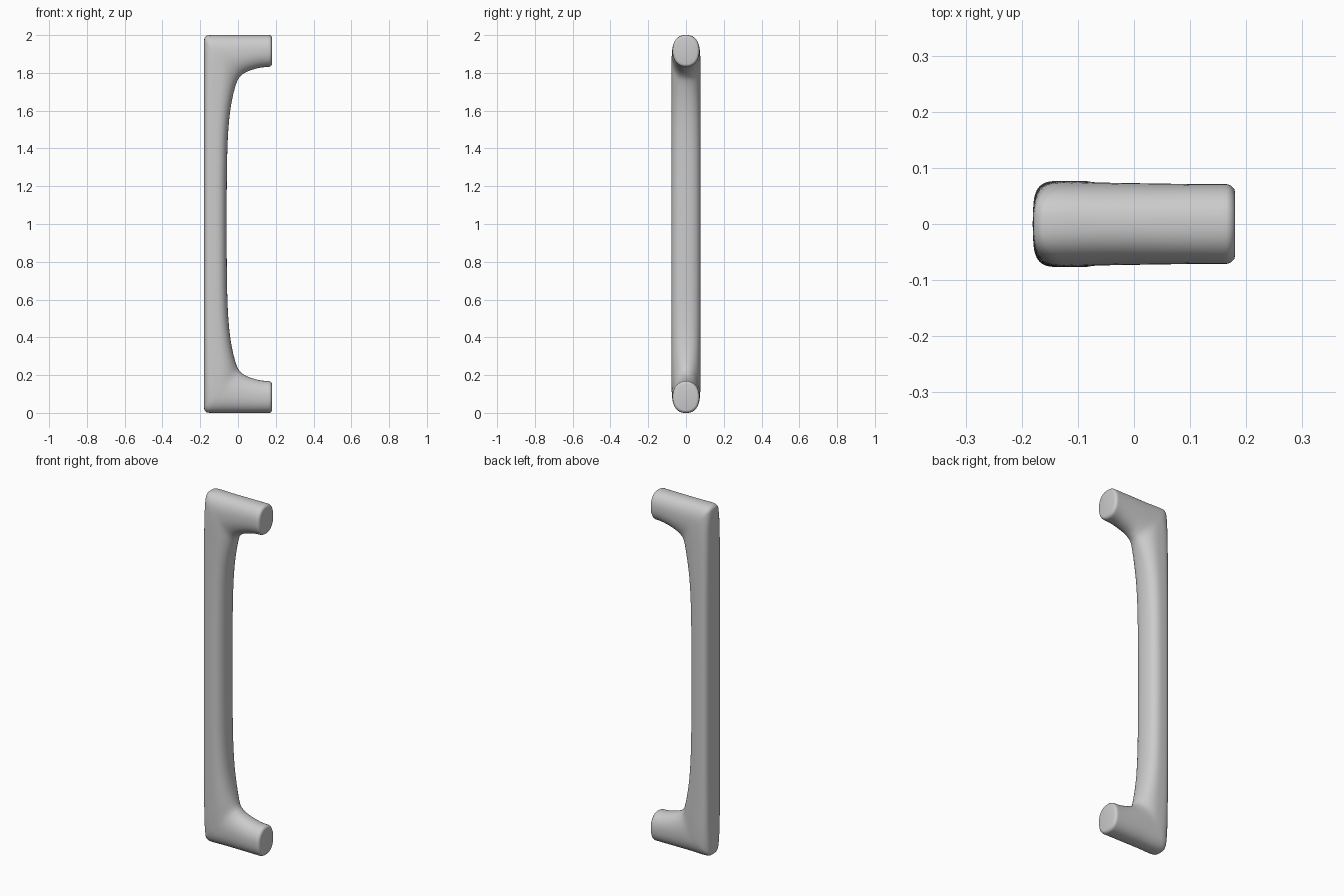
import bpy, bmesh, math

if "Cube" in bpy.data.objects:
    bpy.data.objects.remove(bpy.data.objects["Cube"])

SIDES = 48   # points around each section
STEPS = 4    # in-between sections per station

# Stations from post end to mid grip:
# inner x, inner z, outer x, outer z, half width, outer roundness, inner roundness
stations = [
    (0.165, 1.832, 0.165, 2.00, 0.071, 2.3, 2.2),
    (0.120, 1.828, 0.110, 2.00, 0.071, 2.3, 2.2),
    (0.070, 1.815, 0.030, 2.00, 0.072, 2.3, 2.2),
    (0.035, 1.800, -0.060, 2.00, 0.073, 2.3, 2.2),
    (0.014, 1.783, -0.145, 2.00, 0.074, 2.5, 2.2),
    (0.003, 1.770, -0.172, 1.992, 0.075, 2.7, 2.2),
    (-0.006, 1.752, -0.180, 1.965, 0.076, 3.0, 2.2),
    (-0.018, 1.715, -0.180, 1.87, 0.077, 3.7, 2.3),
    (-0.033, 1.650, -0.180, 1.73, 0.077, 4.0, 2.4),
    (-0.046, 1.560, -0.180, 1.60, 0.077, 4.0, 2.4),
    (-0.055, 1.430, -0.180, 1.44, 0.077, 4.0, 2.4),
    (-0.059, 1.250, -0.180, 1.25, 0.077, 4.0, 2.4),
    (-0.060, 1.000, -0.180, 1.00, 0.077, 4.0, 2.4),
]


def flip(s):
    return (s[0], 2 - s[1], s[2], 2 - s[3]) + s[4:]


def spline(pts):
    """Smooth in-between stations (Catmull-Rom)."""
    out = []
    for i in range(len(pts) - 1):
        p0, p1, p2 = pts[max(i - 1, 0)], pts[i], pts[i + 1]
        p3 = pts[min(i + 2, len(pts) - 1)]
        for k in range(STEPS):
            t = k / STEPS
            out.append(tuple(
                0.5 * (2 * b + (c - a) * t + (2 * a - 5 * b + 4 * c - d) * t * t
                       + (3 * b - a - 3 * c + d) * t ** 3)
                for a, b, c, d in zip(p0, p1, p2, p3)))
    out.append(pts[-1])
    return out


def ring(bm, s, scale=1.0, dx=0.0):
    """Rounded section spanning the inner and outer profile points."""
    ix, iz, ox, oz, w, eo, ei = s
    cx, cz = (ix + ox) / 2, (iz + oz) / 2
    hx, hz = (ox - ix) / 2, (oz - iz) / 2
    verts = []
    for k in range(SIDES):
        a = 2 * math.pi * k / SIDES
        c, sn = math.cos(a), math.sin(a)
        e = eo if c > 0 else ei
        u = math.copysign(abs(c) ** (2 / e), c) * scale
        v = math.copysign(abs(sn) ** (2 / e), sn)
        verts.append(bm.verts.new((cx + u * hx + dx, v * (w - (1 - scale) * 0.084),
                                   cz + u * hz)))
    return verts


# Mirror the path for the lower half
path = spline(stations + [flip(s) for s in reversed(stations[:-1])])
bm = bmesh.new()

# Rounded post ends: (scale, offset along x)
cap = [(0.83, 0.0150), (0.90, 0.0135), (0.96, 0.0085), (0.99, 0.0040)]
rings = [ring(bm, path[0], sc, dx) for sc, dx in cap]
rings += [ring(bm, s) for s in path]
rings += [ring(bm, path[-1], sc, dx) for sc, dx in reversed(cap)]

# Skin the sections and close the ends
for r0, r1 in zip(rings, rings[1:]):
    for k in range(SIDES):
        j = (k + 1) % SIDES
        bm.faces.new((r0[k], r0[j], r1[j], r1[k]))
bm.faces.new(rings[0])
bm.faces.new(rings[-1])
bmesh.ops.recalc_face_normals(bm, faces=bm.faces)

mesh = bpy.data.meshes.new("pull_handle")
bm.to_mesh(mesh)
bm.free()
handle = bpy.data.objects.new("pull_handle", mesh)
bpy.context.collection.objects.link(handle)
bpy.context.view_layer.objects.active = handle
handle.select_set(True)
bpy.ops.object.shade_smooth_by_angle(angle=math.radians(40))
